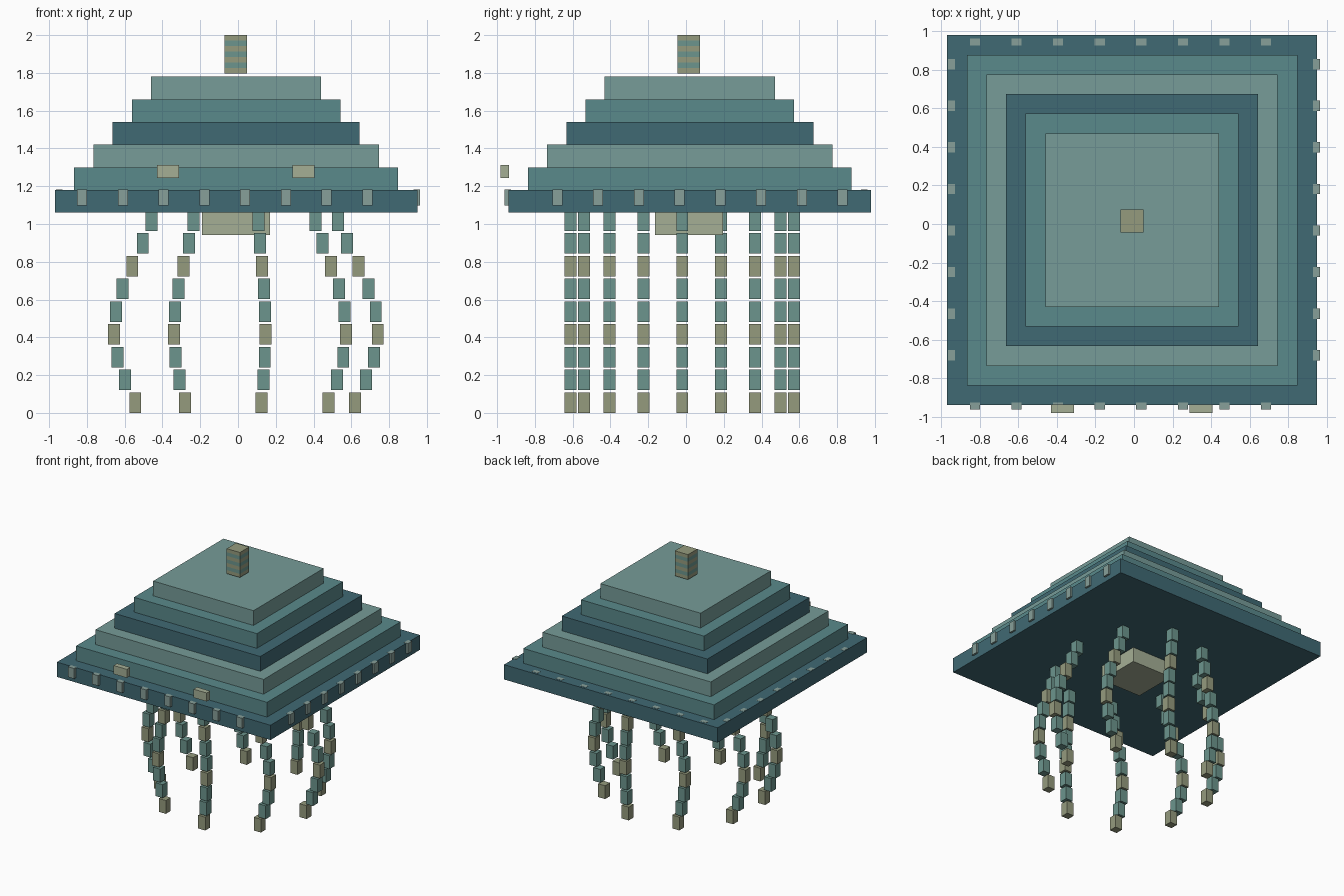
import bpy, bmesh, math
from mathutils import Matrix, Vector

if "Cube" in bpy.data.objects:
    bpy.data.objects.remove(bpy.data.objects["Cube"])


def material(name, rgb):
    m = bpy.data.materials.new(name)
    m.diffuse_color = [(c / 255) ** 2.2 for c in rgb] + [1]
    m.use_nodes = True
    m.node_tree.nodes["Principled BSDF"].inputs["Base Color"].default_value = m.diffuse_color
    return m


DARK = material("dark_teal", (66, 105, 115))
MID = material("mid_teal", (90, 136, 138))
LIGHT = material("pale_teal", (118, 155, 151))
GREEN = material("tentacle_green", (108, 148, 140))
OLIVE = material("olive", (148, 154, 125))
CREAM = material("pale_sage", (163, 173, 148))
STUD = material("stud_grey", (134, 158, 152))


def boxes(name, items, mats):
    """One object from (centre, size, material index) boxes."""
    bm = bmesh.new()
    for centre, size, mi in items:
        mat = Matrix.Translation(centre) @ Matrix.Diagonal((*size, 1))
        verts = bmesh.ops.create_cube(bm, size=1, matrix=mat)["verts"]
        for f in {f for v in verts for f in v.link_faces}:
            f.material_index = mi
    me = bpy.data.meshes.new(name)
    bm.to_mesh(me)
    bm.free()
    for m in mats:
        me.materials.append(m)
    ob = bpy.data.objects.new(name, me)
    bpy.context.collection.objects.link(ob)
    return ob


CX, CY = -0.01, 0.02

# Stepped dome
for i in range(6):
    w = 1.918 - 0.2035 * i
    boxes(f"roof_tier_{i + 1}", [((CX, CY, 1.12 + 0.12 * i), (w, w, 0.12), 0)],
          [(DARK, MID, LIGHT)[i % 3]])

# Striped post on top
n, z0, z1 = 7, 1.797, 2.0
h = (z1 - z0) / n
boxes("top_post", [((-0.011, 0.015, z0 + h * (i + 0.5)), (0.119, 0.119, h), i % 2)
                   for i in range(n)], [OLIVE, GREEN])

# Hub under the dome
boxes("under_hub", [((CX, 0.015, 1.001), (0.36, 0.36, 0.12), 0)], [CREAM])

# Studs around the rim (left and back rows sit nearly inside the tier)
for side, s in (("front", -1), ("back", 1)):
    boxes(f"{side}_studs", [((-0.825 + 0.2157 * k, s * 0.944, 1.14), (0.053, 0.036, 0.083), 0)
                            for k in range(8)], [STUD])
for side, s in (("left", -1), ("right", 1)):
    boxes(f"{side}_studs", [((s * 0.946, -0.681 + 0.2157 * k, 1.14), (0.036, 0.053, 0.083), 0)
                            for k in range(8)], [STUD])

# Eyes floating at the front
for side, x in (("left", -0.371), ("right", 0.347)):
    boxes(f"{side}_eye", [((x, -0.959, 1.278), (0.118, 0.044, 0.069), 0)], [CREAM])

# Ring of nine tentacles, swaying along x
for k in range(9):
    a = math.radians(40 * k)
    boxes(f"tentacle_{k + 1}",
          [((0.02 + (0.6 + 0.12 * math.sin(0.5 * i)) * math.cos(a),
             -0.02 + 0.6 * math.sin(a), 0.054 + 0.1205 * i),
            (0.063, 0.063, 0.108), 1 if i % 3 == 0 else 0) for i in range(9)],
          [GREEN, OLIVE])
